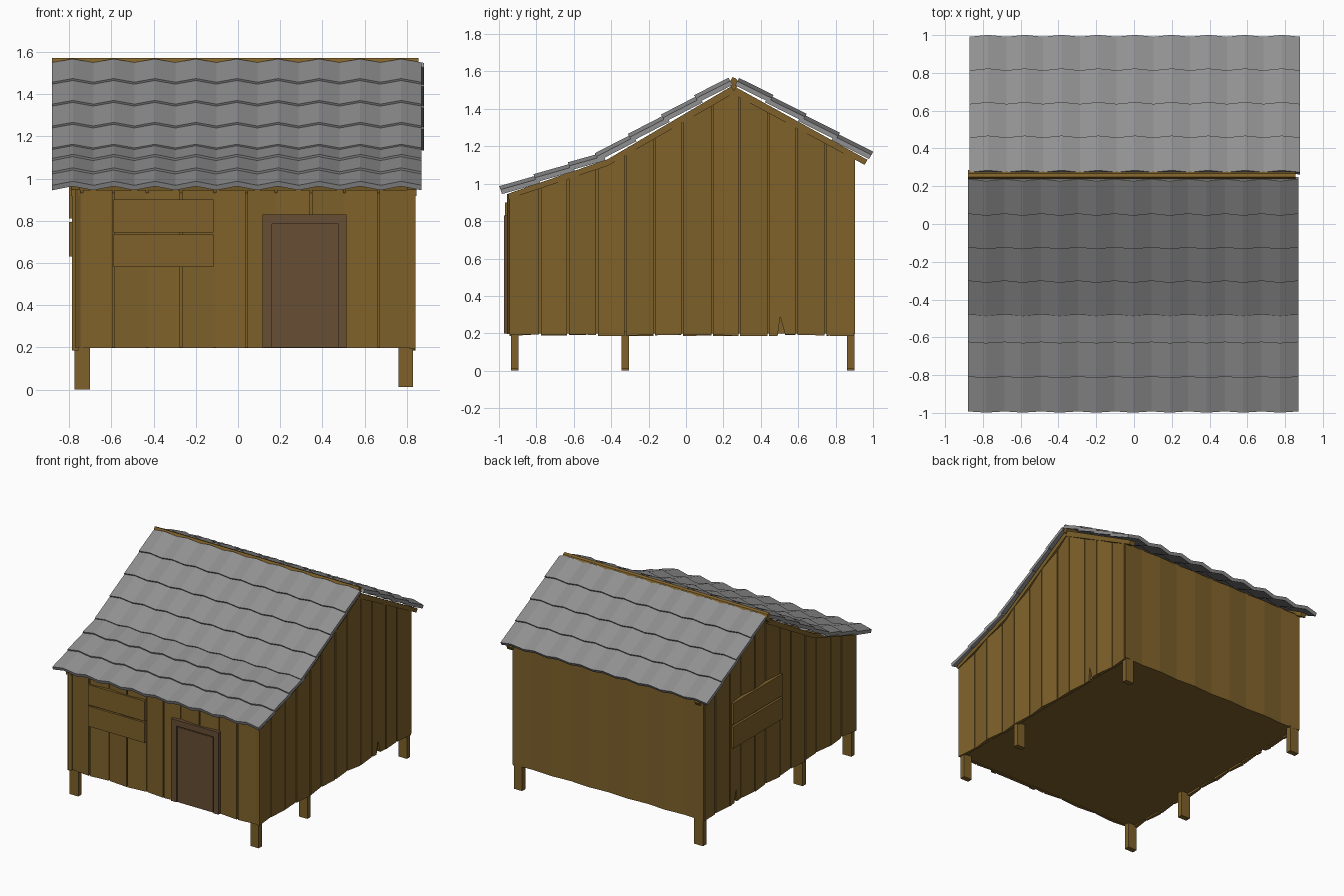
import bpy, bmesh, random
from mathutils import Vector

if "Cube" in bpy.data.objects:
    bpy.data.objects.remove(bpy.data.objects["Cube"])

random.seed(4)


def material(name, rgb):
    m = bpy.data.materials.new(name)
    m.diffuse_color = (*rgb, 1)
    m.use_nodes = True
    m.node_tree.nodes["Principled BSDF"].inputs["Base Color"].default_value = m.diffuse_color
    return m


WOOD = material("wood", (0.21, 0.12, 0.024))
DOOR = material("door_wood", (0.134, 0.075, 0.034))
SLATE = material("slate", (0.28, 0.28, 0.28))


def finish(name, bm, mat=None):
    bmesh.ops.recalc_face_normals(bm, faces=bm.faces[:])
    me = bpy.data.meshes.new(name)
    bm.to_mesh(me)
    bm.free()
    ob = bpy.data.objects.new(name, me)
    if mat:
        me.materials.append(mat)
    bpy.context.collection.objects.link(ob)
    return ob


def loft(bm, a, b):
    """Closed solid between two matching outlines."""
    va = [bm.verts.new(p) for p in a]
    vb = [bm.verts.new(p) for p in b]
    bm.faces.new(va)
    bm.faces.new(vb)
    for i in range(len(va)):
        j = (i + 1) % len(va)
        bm.faces.new((va[i], va[j], vb[j], vb[i]))


def box(name, x0, x1, y0, y1, z0, z1, mat=WOOD):
    bm = bmesh.new()
    ring = [(x0, y0), (x1, y0), (x1, y1), (x0, y1)]
    loft(bm, [(x, y, z0) for x, y in ring], [(x, y, z1) for x, y in ring])
    return finish(name, bm, mat)


def prism_x(name, outline, x0, x1, mat=WOOD):
    bm = bmesh.new()
    loft(bm, [(x0, y, z) for y, z in outline], [(x1, y, z) for y, z in outline])
    return finish(name, bm, mat)


# roof line seen from the side (y, z)
EAVE_F, KINK, RIDGE, EAVE_B = (-0.985, 0.935), (-0.42, 1.13), (0.25, 1.525), (0.98, 1.122)
LINE = [EAVE_F, KINK, RIDGE, EAVE_B]


def roof_z(y):
    for (ya, za), (yb, zb) in zip(LINE, LINE[1:]):
        if y <= yb:
            return za + (zb - za) * (y - ya) / (yb - ya)
    return EAVE_B[1]


# inner body and floor behind the planks
body = [(-0.938, 0.2), (0.888, 0.2), (0.888, roof_z(0.888) - 0.02), (RIDGE[0], RIDGE[1] - 0.02),
        (KINK[0], KINK[1] - 0.02), (-0.938, roof_z(-0.938) - 0.02)]
prism_x("inner_body", body, -0.764, 0.818)

# plank walls: each wall maps (along, height, depth) to a position
WALLS = {
    "right": lambda u, z, d: (0.812 + d, u, z),
    "left": lambda u, z, d: (-0.756 - d, u, z),
    "front": lambda u, z, d: (u, -0.932 - d, z),
    "back": lambda u, z, d: (u, 0.882 + d, z),
}


def plank_wall(side, edges, gap, depth, top, tilt=0.014, ragged=0.0, notches=()):
    bm = bmesh.new()
    put = WALLS[side]
    for i, (a, b) in enumerate(zip(edges, edges[1:])):
        a, b = a + gap / 2, b - gap / 2
        lo, hi = (depth - tilt, depth) if i % 2 else (depth, depth - tilt)
        tops = [b] + [p for p in (RIDGE[0], KINK[0]) if a < p < b and side in ("left", "right")] + [a]
        za, zb = (0.196 - random.uniform(0, ragged) for _ in range(2))
        outline = [(a, za)]
        for n0, n1, nz in notches:      # splits at the foot of a board
            if a < n0 and n1 < b:
                outline += [(n0, za), ((n0 * 2 + n1) / 3, nz), (n1, zb)]
        outline += [(b, zb)] + [(u, top(u)) for u in tops]
        loft(bm, [put(u, z, 0) for u, z in outline],
             [put(u, z, lo + (hi - lo) * (u - a) / (b - a)) for u, z in outline])
    return finish(side + "_wall_planks", bm, WOOD)


side_edges = [-0.95, -0.78, -0.63, -0.475, -0.325, -0.17, -0.02, 0.14, 0.285, 0.44, 0.59, 0.745, 0.90]
front_edges = [-0.775, -0.74, -0.59, -0.43, -0.27, -0.11, 0.04, 0.18, 0.345, 0.505, 0.665, 0.82]
under_roof = lambda u: roof_z(u) - 0.02
for side in ("right", "left"):
    plank_wall(side, side_edges, 0.01, 0.03, under_roof, 0.014, 0.012, [(0.49, 0.53, 0.29)])
plank_wall("front", front_edges, 0.01, 0.026, lambda u: 0.945)
plank_wall("back", [-0.78 + 0.162 * i for i in range(11)], 0, 0.022, lambda u: 1.14, 0.01)

# rafters along both gables
raft = [(y, z) for y, z in [(-0.95, roof_z(-0.95)), KINK, RIDGE, (0.97, roof_z(0.97))]]
raft += [(0.955, roof_z(0.955) - 0.035), (RIDGE[0], RIDGE[1] - 0.045), (KINK[0], KINK[1] - 0.035),
         (-0.95, roof_z(-0.95) - 0.03)]
prism_x("right_rafter", raft, 0.80, 0.845)
prism_x("left_rafter", raft, -0.792, -0.75)

# ridge beam, with a narrow peak showing between the two slopes
prism_x("ridge_beam", [(0.23, 1.535), (0.255, 1.495), (0.285, 1.535), (0.268, 1.562), (0.248, 1.57)],
        -0.88, 0.855)


# corrugated tile rows, from the upper to the lower point of a slope
def tile_rows(name, upper, lower, rows, x0, width=1.75, waves=9):
    bm = bmesh.new()
    top, bot = Vector((0, *upper)), Vector((0, *lower))
    run = bot - top
    normal = Vector((0, -run.z, run.y)).normalized()
    if normal.z < 0:
        normal.negate()
    thick, wave, lift = 0.025, 0.02, 0.012
    n = waves * 2
    for i in range(rows):
        start = top + run * (max(0, i - 0.1) / rows)
        end = top + run * ((i + 1) / rows)
        rings = []
        for j in range(n + 1):
            off = Vector((x0 + width * j / n, 0, 0)) + normal * (wave * (j % 2))
            pts = [start, end + normal * lift, end + normal * (lift + thick), start + normal * thick]
            rings.append([bm.verts.new(p + off) for p in pts])
        for a, b in zip(rings, rings[1:]):
            for k in range(4):
                m = (k + 1) % 4
                bm.faces.new((a[k], a[m], b[m], b[k]))
        bm.faces.new(rings[0])
        bm.faces.new(rings[-1])
    return finish(name, bm, SLATE)


tile_rows("front_upper_tiles", (0.25, 1.528), (-0.46, 1.113), 4, -0.88)
tile_rows("front_lower_tiles", (-0.43, 1.124), (-0.98, 0.933), 3, -0.88)
tile_rows("back_tiles", (0.262, 1.526), (0.973, 1.122), 4, -0.87)

# legs
for row, y in (("front", -0.935), ("middle", -0.345), ("back", 0.86)):
    box(row + "_left_leg", -0.775, -0.70, y, y + 0.04, 0.0, 0.21)
    box(row + "_right_leg", 0.76, 0.83, y, y + 0.04, 0.012, 0.21)

# door with its frame
box("door_panel", 0.16, 0.475, -0.961, -0.94, 0.2, 0.79, DOOR)
box("door_leaf", 0.17, 0.465, -0.965, -0.94, 0.2, 0.775, DOOR)
box("door_left_jamb", 0.115, 0.16, -0.973, -0.94, 0.2, 0.785, DOOR)
box("door_right_jamb", 0.475, 0.515, -0.973, -0.94, 0.2, 0.785, DOOR)
box("door_header", 0.115, 0.515, -0.973, -0.94, 0.785, 0.83, DOOR)

# boards nailed across the front and left walls
for i, z in enumerate((0.58, 0.745)):
    box(f"front_board_{i + 1}", -0.59, -0.115, -0.968, -0.94, z, z + 0.155)
for i, z in enumerate((0.63, 0.81)):
    box(f"left_board_{i + 1}", -0.801, -0.765, -0.03, 0.57, z, z + 0.165)
